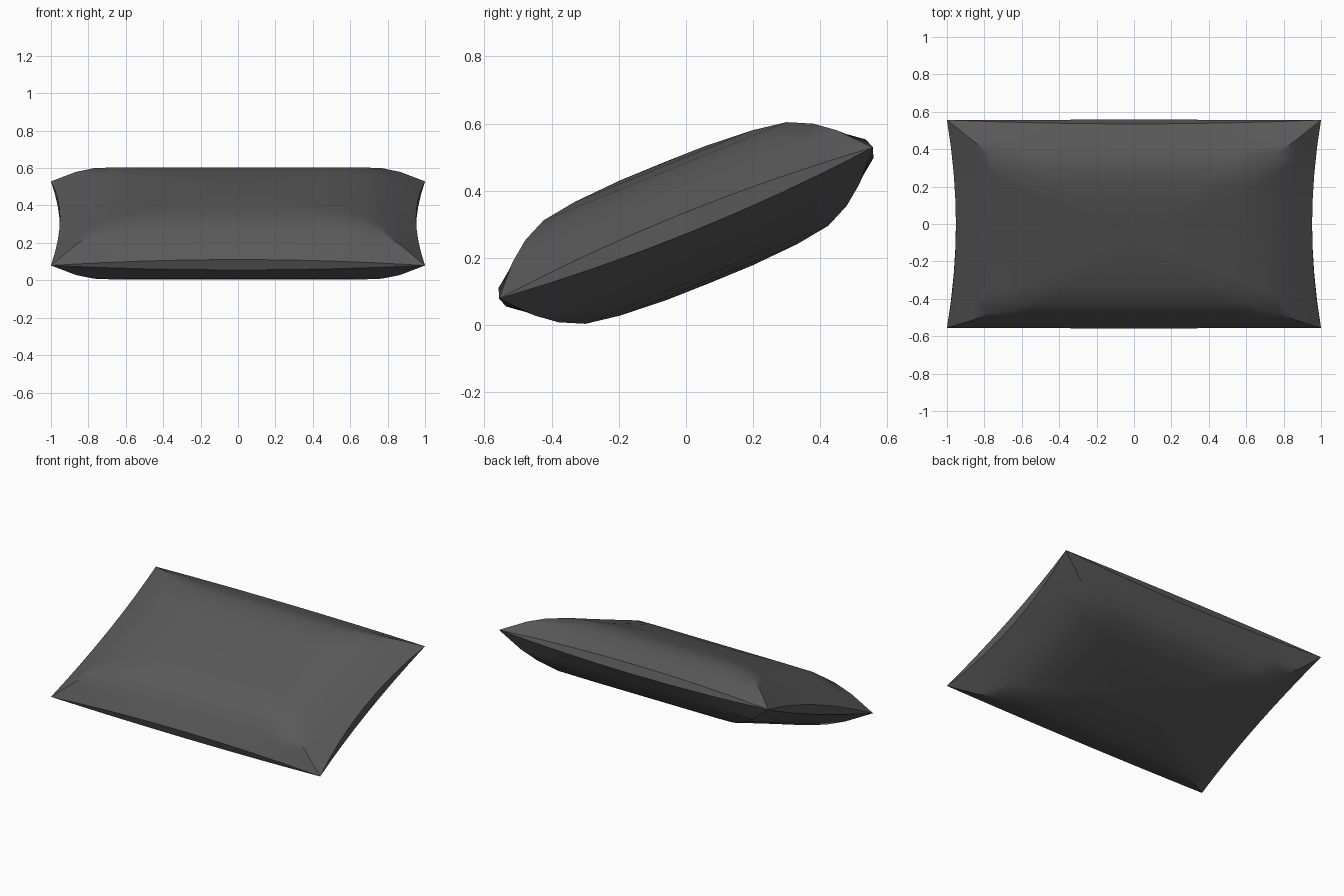
import bpy, bmesh, math
from mathutils import Matrix, Vector

if "Cube" in bpy.data.objects:
    bpy.data.objects.remove(bpy.data.objects["Cube"])

# one flat colour
mat = bpy.data.materials.new("dark grey fabric")
mat.diffuse_color = (0.10, 0.10, 0.10, 1)
mat.use_nodes = True
mat.node_tree.nodes["Principled BSDF"].inputs["Base Color"].default_value = mat.diffuse_color

# cushion profile: (ring scale, half thickness)
PROFILE = [(1, 0), (0.867, 0.087), (0.77, 0.132), (0.65, 0.166),
           (0.475, 0.182), (0.23, 0.191)]
HALF_LEN, CENTRE, N = 0.6, 0.192, 8
tilt = Matrix.Translation((0, 0, 0.304)) @ Matrix.Rotation(math.radians(22), 4, 'X')


def square_ring():
    """Points around a square from -1 to 1."""
    pts = []
    for k in range(4):
        for i in range(N):
            a = -1 + 2 * i / N
            pts.append([(a, -1), (1, a), (-a, 1), (-1, -a)][k])
    return pts


def ring(bm, r, h, side):
    out = []
    for u, v in square_ring():
        # edges pull inwards at mid span; the seam opens slightly there
        x = r * u * (1 - 0.048 * (1 - v * v) * r ** 4)
        y = r * v * HALF_LEN * (1 - 0.018 * (1 - u * u) * r ** 4)
        n = h
        if r == 1:
            n = 0.03 * (1 - min(abs(u), abs(v)) ** 2)
        out.append(bm.verts.new(tilt @ Vector((x, y, side * n))))
    return out


def bridge(bm, a, b):
    for i in range(len(a)):
        j = (i + 1) % len(a)
        bm.faces.new((a[i], a[j], b[j], b[i]))


bm = bmesh.new()
seams = []
for side in (1, -1):
    rings = [ring(bm, r, h, side) for r, h in PROFILE]
    for a, b in zip(rings, rings[1:]):
        bridge(bm, a, b)
    mid = bm.verts.new(tilt @ Vector((0, 0, side * CENTRE)))
    last = rings[-1]
    for i in range(len(last)):
        bm.faces.new((last[i], last[(i + 1) % len(last)], mid))
    seams.append(rings[0])
# narrow edge band joining both halves, closed at the corners
bridge(bm, seams[0], seams[1])
bmesh.ops.remove_doubles(bm, verts=bm.verts, dist=0.0001)
bmesh.ops.recalc_face_normals(bm, faces=bm.faces)

mesh = bpy.data.meshes.new("cushion")
bm.to_mesh(mesh)
bm.free()
mesh.materials.append(mat)
cushion = bpy.data.objects.new("cushion", mesh)
bpy.context.collection.objects.link(cushion)
bpy.context.view_layer.objects.active = cushion
cushion.select_set(True)
bpy.ops.object.shade_smooth_by_angle(angle=math.radians(40))
